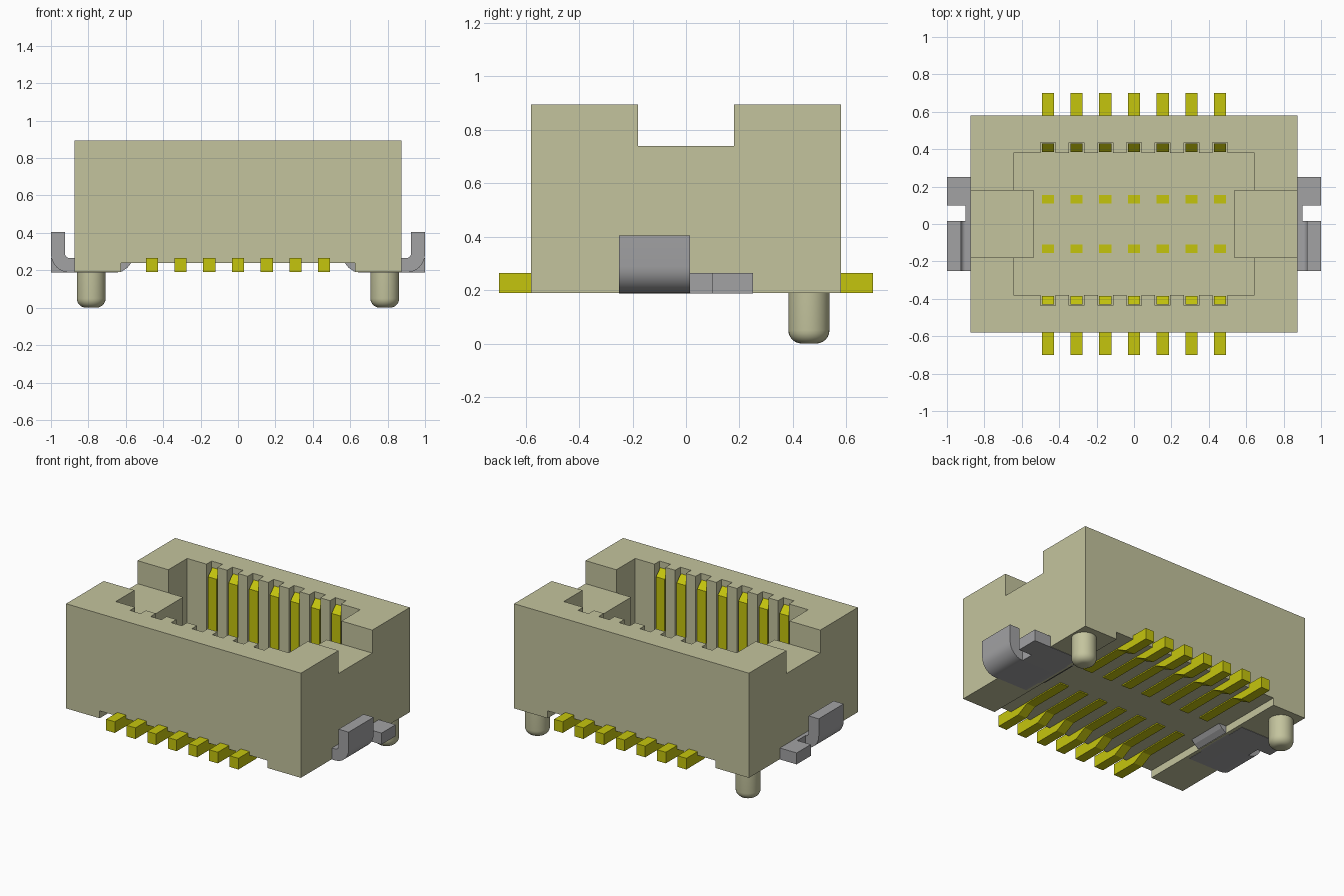
import bpy, bmesh, math
from mathutils import Vector

cube = bpy.data.objects.get("Cube")
if cube:
    bpy.data.objects.remove(cube, do_unlink=True)


def material(name, rgb):
    m = bpy.data.materials.new(name)
    m.use_nodes = True
    m.diffuse_color = (*rgb, 1)
    m.node_tree.nodes["Principled BSDF"].inputs["Base Color"].default_value = (*rgb, 1)
    return m


CREAM = material("cream plastic", (0.55, 0.55, 0.34))
GOLD = material("gold contact", (0.56, 0.56, 0.004))
STEEL = material("grey metal", (0.36, 0.36, 0.37))


def finish(name, bm, mat, smooth=False):
    bmesh.ops.recalc_face_normals(bm, faces=bm.faces[:])
    me = bpy.data.meshes.new(name)
    bm.to_mesh(me)
    bm.free()
    ob = bpy.data.objects.new(name, me)
    bpy.context.collection.objects.link(ob)
    me.materials.append(mat)
    if smooth:
        bpy.ops.object.select_all(action='DESELECT')
        ob.select_set(True)
        bpy.context.view_layer.objects.active = ob
        bpy.ops.object.shade_smooth_by_angle(angle=math.radians(35))
    return ob


def add_prism(bm, pts, axis, lo, hi):
    """Extrude a 2D outline along an axis; the outline uses the other two axes in order."""
    def place(p, h):
        c = list(p)
        c.insert("xyz".index(axis), h)
        return c
    face = bm.faces.new([bm.verts.new(place(p, lo)) for p in pts])
    out = bmesh.ops.extrude_face_region(bm, geom=[face])
    move = Vector(place((0, 0), hi - lo))
    bmesh.ops.translate(bm, vec=move, verts=[v for v in out["geom"] if isinstance(v, bmesh.types.BMVert)])


def prism(name, pts, axis, lo, hi, mat, smooth=False):
    bm = bmesh.new()
    add_prism(bm, pts, axis, lo, hi)
    return finish(name, bm, mat, smooth)


def rect(x0, x1, y0, y1):
    return [(x0, y0), (x1, y0), (x1, y1), (x0, y1)]


def arc(cx, cy, r, a0, a1, n=8):
    return [(cx + r * math.cos(math.radians(a0 + (a1 - a0) * i / n)),
             cy + r * math.sin(math.radians(a0 + (a1 - a0) * i / n))) for i in range(n + 1)]


CONTACT_X = [(k - 3) * 0.1535 for k in range(7)]
BASE, TOP, FLOOR = 0.19, 0.895, 0.34

# Housing block
housing = prism("housing", rect(-0.875, 0.875, -0.58, 0.58), "z", BASE, TOP, CREAM)

# Cavity outline: contact slots along the long walls, key blocks at the ends
half = [(0.535, -0.18), (0.535, 0.18), (0.645, 0.18), (0.645, 0.38)]
for x in reversed(CONTACT_X):
    half += [(x + 0.04, 0.38), (x + 0.04, 0.435), (x - 0.04, 0.435), (x - 0.04, 0.38)]
half += [(-0.645, 0.38), (-0.645, 0.18)]
outline = half + [(-x, -y) for x, y in half]

cutters = [
    prism("cavity_cutter", outline, "z", FLOOR, 1.1, CREAM),
    prism("end_notch_cutter", rect(-1.1, 1.1, -0.18, 0.18), "z", 0.74, 1.1, CREAM),
    prism("underside_channel_cutter", rect(-0.625, 0.625, -0.8, 0.8), "z", 0.0, 0.24, CREAM),
]
bpy.context.view_layer.objects.active = housing
for c in cutters:
    c.hide_render = True
    mod = housing.modifiers.new(c.name, 'BOOLEAN')
    mod.operation = 'DIFFERENCE'
    mod.solver = 'EXACT'
    mod.object = c
    bpy.ops.object.modifier_apply(modifier=mod.name)
for c in cutters:
    bpy.data.objects.remove(c, do_unlink=True)

# Contacts: foot, ramp, floor tip and upright beam with a sloped top
contact = [(0.70, 0.19), (0.51, 0.19), (0.43, 0.232), (0.11, 0.232), (0.11, 0.345),
           (0.155, 0.345), (0.155, 0.265), (0.385, 0.265), (0.385, 0.81),
           (0.43, 0.855), (0.43, 0.265), (0.70, 0.265)]
for label, s in (("front", -1), ("back", 1)):
    bm = bmesh.new()
    for x in CONTACT_X:
        add_prism(bm, [(s * y, z) for y, z in contact], "x", x - 0.0325, x + 0.0325)
    finish(label + "_contacts", bm, GOLD)

# Hold-down clips: bent upright, flat tab, bridge and inner ramp
LOW, HIGH = 0.188, 0.265
upright = ([(0.65, LOW)] + arc(0.9, LOW + 0.1, 0.1, -90, 0) + [(1.0, 0.405), (0.925, 0.405)]
           + arc(0.9, LOW + 0.102, 0.025, 0, -90, 5) + [(0.65, HIGH)])
ramp = [(0.65, LOW), (0.65, HIGH), (0.57, HIGH), (0.57, 0.24), (0.59, 0.215), (0.62, 0.194)]
for label, s in (("left", 1), ("right", -1)):
    def flip(pts):
        return [(s * a, b) for a, b in pts]
    prism(label + "_clip_upright", flip(upright), "y", -0.25, 0.015, STEEL, True)
    prism(label + "_clip_bridge", flip(rect(0.65, 0.9, LOW, HIGH)), "y", 0.015, 0.1, STEEL)
    prism(label + "_clip_tab", flip(rect(0.65, 1.0, LOW, HIGH)), "y", 0.1, 0.25, STEEL)
    prism(label + "_clip_ramp", flip(ramp), "y", -0.13, 0.13, STEEL)

    # Locating post with a rounded tip
    bm = bmesh.new()
    profile = [(0.0, 0.0)] + arc(0.027, 0.05, 0.05, -90, 0, 6) + [(0.077, 0.22), (0.0, 0.22)]
    vs = [bm.verts.new((r, 0, z)) for r, z in profile]
    edges = [bm.edges.new(p) for p in zip(vs, vs[1:])]
    bmesh.ops.spin(bm, geom=vs + edges, cent=(0, 0, 0), axis=(0, 0, 1),
                   angle=math.tau, steps=32, use_duplicate=False)
    bmesh.ops.remove_doubles(bm, verts=bm.verts[:], dist=1e-5)
    bmesh.ops.translate(bm, vec=(s * 0.785, 0.46, 0), verts=bm.verts[:])
    finish(label + "_post", bm, CREAM, True)
